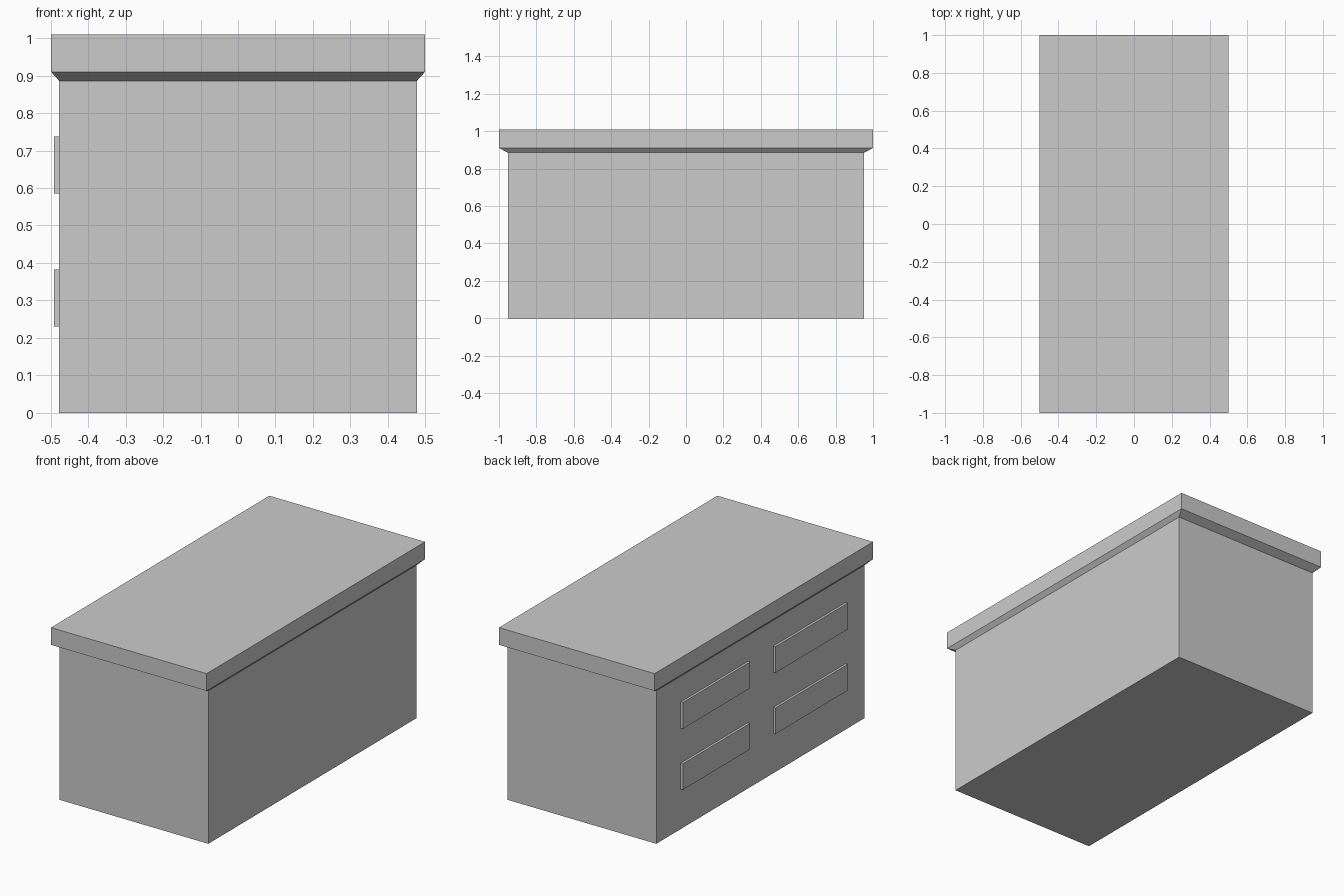
import bpy
import bmesh

cube = bpy.data.objects.get("Cube")
if cube:
    bpy.data.objects.remove(cube, do_unlink=True)

grey = bpy.data.materials.new("plain grey")
grey.use_nodes = True
colour = (0.6, 0.6, 0.6, 1)
grey.diffuse_color = colour
grey.node_tree.nodes["Principled BSDF"].inputs["Base Color"].default_value = colour


def stacked_box(name, levels, location=(0, 0, 0)):
    """Closed solid through rectangles given as (half x, half y, z)."""
    bm = bmesh.new()
    rings = [[bm.verts.new((sx * hx, sy * hy, z))
              for sx, sy in ((-1, -1), (1, -1), (1, 1), (-1, 1))]
             for hx, hy, z in levels]
    bm.faces.new(rings[0][::-1])
    bm.faces.new(rings[-1])
    for low, high in zip(rings, rings[1:]):
        for i in range(4):
            j = (i + 1) % 4
            bm.faces.new((low[i], low[j], high[j], high[i]))
    mesh = bpy.data.meshes.new(name)
    bm.to_mesh(mesh)
    bm.free()
    mesh.materials.append(grey)
    obj = bpy.data.objects.new(name, mesh)
    obj.location = location
    bpy.context.collection.objects.link(obj)
    return obj


# Main cabinet and the overhanging top with its chamfered underside
body_x, body_y, body_top = 0.477, 0.953, 0.886
stacked_box("cabinet_body", [(body_x, body_y, 0), (body_x, body_y, body_top)])
stacked_box("counter_top", [(body_x, body_y, body_top),
                            (0.499, 1, 0.91), (0.499, 1, 1.01)])

# Four raised drawer fronts on the right side
front_x = -0.491
depth = 0.03
for row, low, high in (("lower", 0.231, 0.382), ("upper", 0.585, 0.737)):
    for side, y0, y1 in (("front", -0.78, -0.118), ("back", 0.114, 0.73)):
        half_y = (y1 - y0) / 2
        stacked_box(f"{row}_{side}_drawer",
                    [(depth / 2, half_y, low), (depth / 2, half_y, high)],
                    (front_x + depth / 2, (y0 + y1) / 2, 0))
